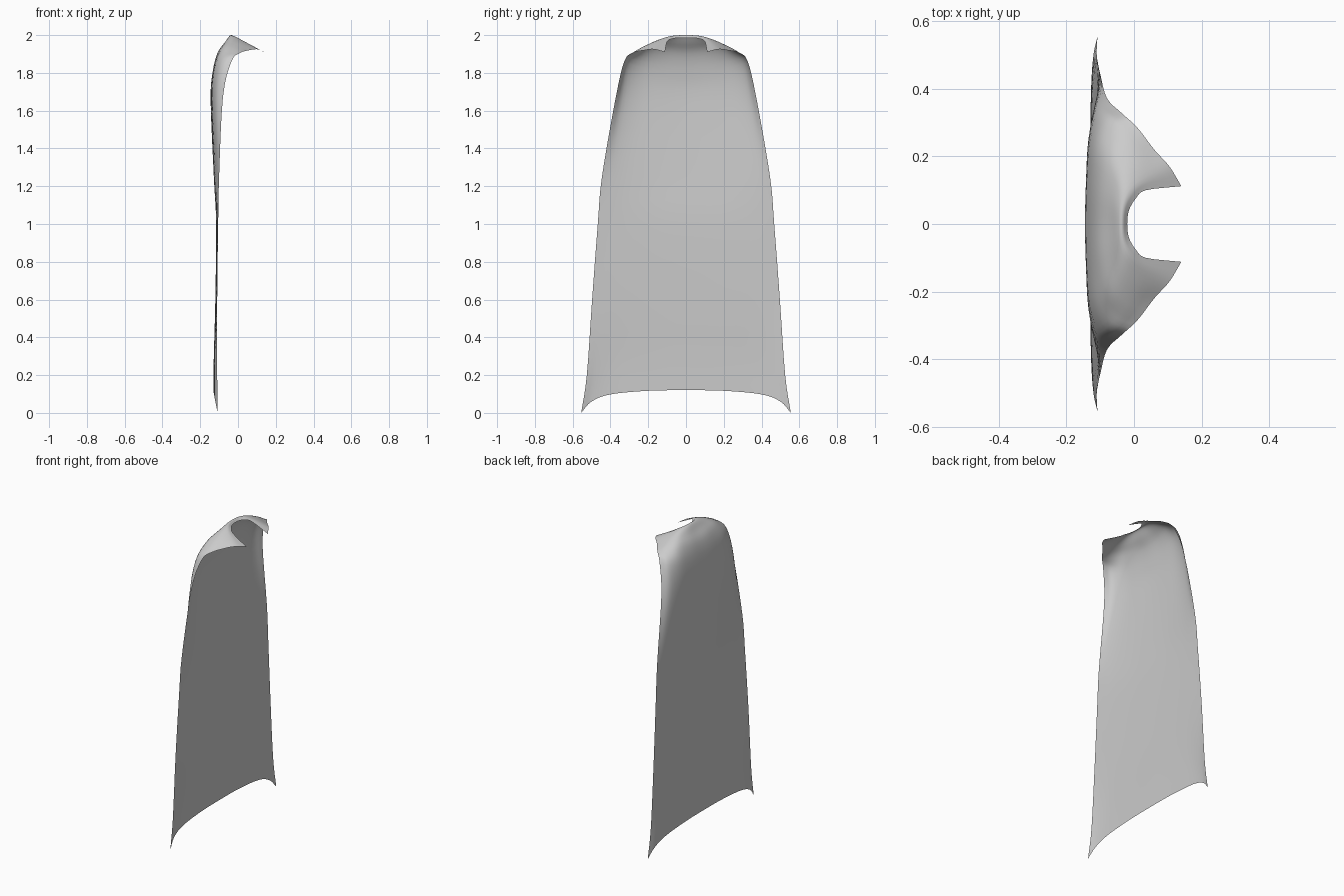
import bpy
import bmesh
from mathutils import Vector

if "Cube" in bpy.data.objects:
    bpy.data.objects.remove(bpy.data.objects["Cube"])


def band(x_mid, x_edge, width, z):
    """Nearly flat row of the hanging cloth, from the back centre to the border."""
    return [(x_mid + (x_edge - x_mid) * f ** 2.5, width * f, z)
            for f in (0, 0.35, 0.67, 0.88, 1)]


# Half rows (centre to border), from the neck opening over the shoulder to the hem
half_rows = [
    [(-.02, 0, 1.985), (-.015, .04, 1.985), (.005, .075, 1.98), (.035, .10, 1.965), (.14, .112, 1.91)],
    [(-.04, 0, 2.0), (-.035, .055, 1.998), (-.015, .10, 1.99), (.025, .135, 1.968), (.105, .17, 1.925)],
    [(-.07, 0, 1.96), (-.065, .09, 1.965), (-.045, .16, 1.965), (0, .20, 1.95), (.06, .22, 1.92)],
    [(-.11, 0, 1.90), (-.105, .11, 1.91), (-.085, .21, 1.92), (-.04, .265, 1.915), (.01, .285, 1.905)],
    [(-.135, 0, 1.80), (-.132, .13, 1.81), (-.12, .24, 1.83), (-.085, .31, 1.85), (-.035, .327, 1.86)],
    [(-.145, 0, 1.65), (-.142, .13, 1.65), (-.135, .25, 1.65), (-.115, .335, 1.66), (-.08, .372, 1.67)],
    band(-.128, -.10, .445, 1.25),
    band(-.116, -.105, .467, 1.0),
    band(-.12, -.11, .497, .6),
    [(-.128, 0, .30), (-.128, .19, .295), (-.126, .37, .28), (-.119, .47, .25), (-.11, .525, .20)],
    [(-.13, 0, .12), (-.13, .20, .117), (-.127, .40, .098), (-.12, .50, .06), (-.108, .555, 0)],
]


def smooth_line(points, steps):
    """Smooth curve passing through all points."""
    pts = [Vector(p) for p in points]
    ext = [2 * pts[0] - pts[1]] + pts + [2 * pts[-1] - pts[-2]]
    out = []
    for a, b, c, d in zip(ext, ext[1:], ext[2:], ext[3:]):
        for i in range(steps):
            t = i / steps
            out.append(0.5 * (2 * b + (c - a) * t + (2 * a - 5 * b + 4 * c - d) * t ** 2
                              + (3 * b - a - 3 * c + d) * t ** 3))
    return out + [pts[-1]]


# Mirror each row across the centre, then smooth along rows and columns
rows = [[(x, -y, z) for x, y, z in reversed(r[1:])] + r for r in half_rows]
rows = [smooth_line(r, 4) for r in rows]
columns = [smooth_line(c, 4) for c in zip(*rows)]

# Cape cloth: one open sheet with its outside facing back
bm = bmesh.new()
grid = [[bm.verts.new(p) for p in col] for col in columns]
for left, right in zip(grid, grid[1:]):
    for i in range(len(left) - 1):
        face = bm.faces.new((left[i], right[i], right[i + 1], left[i + 1]))
        face.smooth = True
mesh = bpy.data.meshes.new("cape")
bm.to_mesh(mesh)
bm.free()

cloth = bpy.data.materials.new("grey cloth")
cloth.diffuse_color = (0.6, 0.6, 0.6, 1)
cloth.use_nodes = True
cloth.node_tree.nodes["Principled BSDF"].inputs["Base Color"].default_value = cloth.diffuse_color
mesh.materials.append(cloth)
cape = bpy.data.objects.new("cape", mesh)
bpy.context.collection.objects.link(cape)
